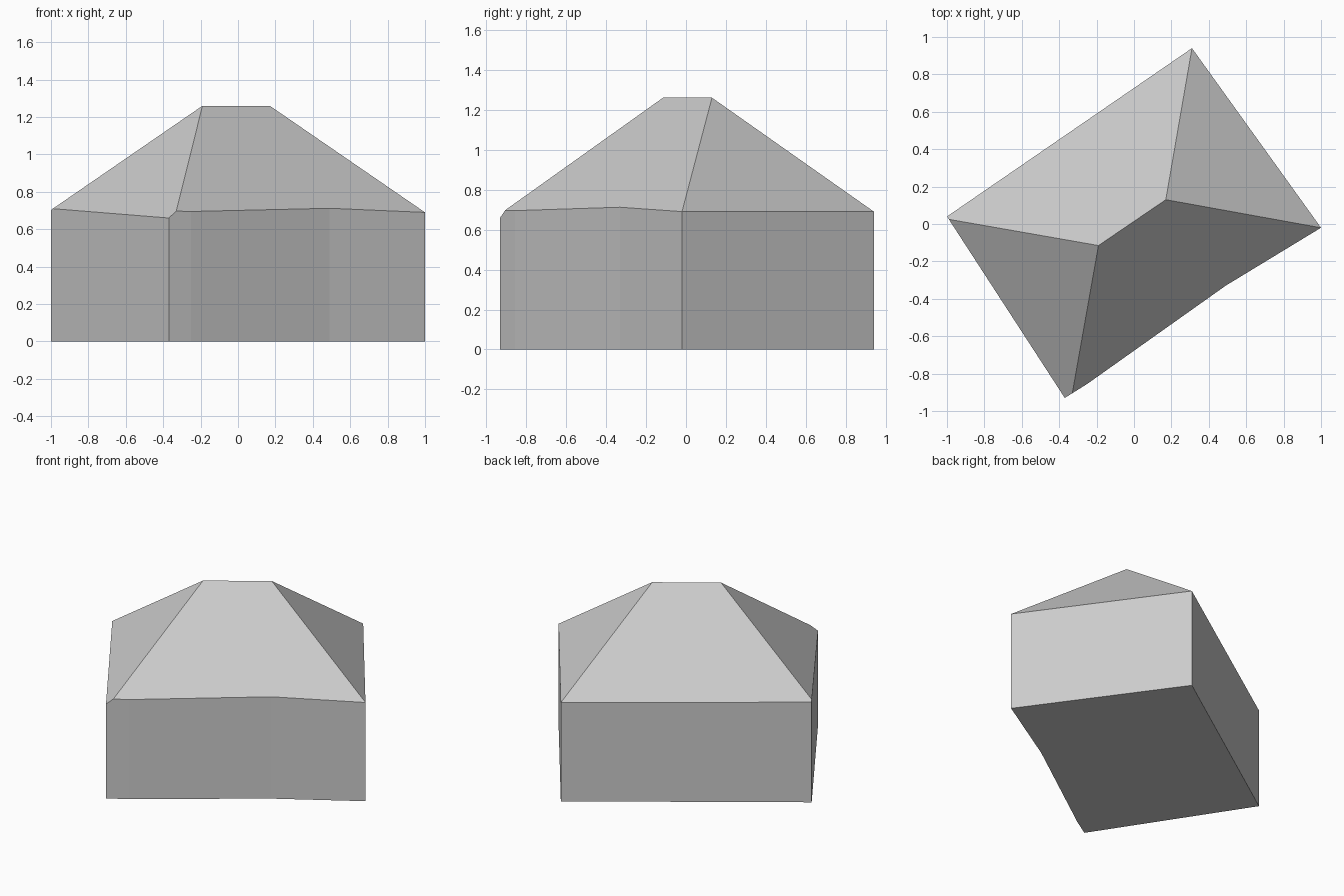
import bpy

cube = bpy.data.objects.get("Cube")
if cube:
    bpy.data.objects.remove(cube, do_unlink=True)


def make_material(name, rgb):
    mat = bpy.data.materials.new(name)
    mat.use_nodes = True
    colour = (*rgb, 1.0)
    mat.diffuse_color = colour
    mat.node_tree.nodes["Principled BSDF"].inputs["Base Color"].default_value = colour
    return mat


def make_part(name, verts, faces, mat):
    mesh = bpy.data.meshes.new(name)
    mesh.from_pydata(verts, [], faces)
    mesh.update()
    mesh.materials.append(mat)
    obj = bpy.data.objects.new(name, mesh)
    bpy.context.collection.objects.link(obj)
    return obj


grey = make_material("light grey", (0.6, 0.6, 0.6))

# Eaves outline, counter-clockwise from the west corner
eaves = [
    (-1.0, 0.04, 0.70),      # 0 west corner
    (-0.99, 0.025, 0.71),    # 1 west hip foot
    (-0.37, -0.93, 0.66),    # 2 south corner
    (-0.33, -0.905, 0.697),  # 3 south hip foot
    (-0.25, -0.855, 0.695),  # 4 slight bend in the front wall
    (0.49, -0.33, 0.712),    # 5 second bend
    (1.0, -0.02, 0.69),      # 6 east corner
    (0.31, 0.94, 0.69),      # 7 north corner
]
ridge = [(-0.19, -0.115, 1.26), (0.17, 0.13, 1.26)]
n = len(eaves)

# Walls with closed floor
base = [(x, y, 0.0) for x, y, z in eaves]
wall_faces = [(i, (i + 1) % n, n + (i + 1) % n, n + i) for i in range(n)]
wall_faces.append(tuple(reversed(range(n))))
make_part("walls", base + eaves, wall_faces, grey)

# Hipped roof: west hip, front slope, east hip, back slope
r0, r1 = n, n + 1
roof_faces = [
    (1, 2, 3, r0),
    (3, 4, 5, 6, r1, r0),
    (6, 7, r1),
    (7, 0, 1, r0, r1),
]
make_part("hipped_roof", eaves + ridge, roof_faces, grey)
